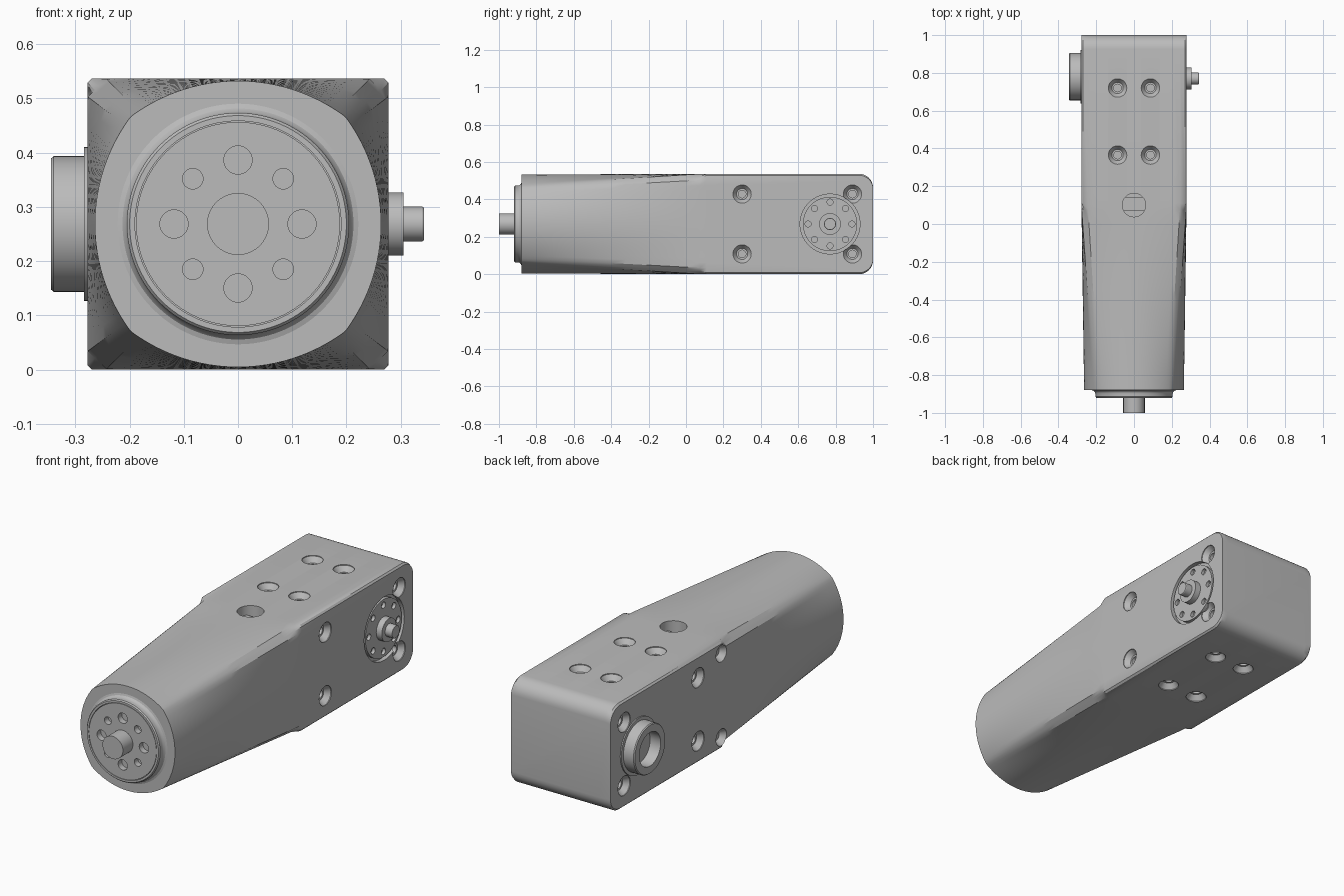
import bpy, bmesh, math
from mathutils import Vector

cube = bpy.data.objects.get("Cube")
if cube:
    bpy.data.objects.remove(cube, do_unlink=True)

grey = bpy.data.materials.new("plain_grey")
grey.use_nodes = True
GREY = (0.5, 0.5, 0.5, 1)
grey.diffuse_color = GREY
grey.node_tree.nodes["Principled BSDF"].inputs["Base Color"].default_value = GREY

HX, HZ = 0.278, 0.2685          # half width and half height of the housing
X, Y, Z = Vector((1, 0, 0)), Vector((0, 1, 0)), Vector((0, 0, 1))


def loft(bm, rings):
    """Skin closed rings of equal length and cap both ends."""
    rows = [[bm.verts.new(p) for p in ring] for ring in rings]
    n = len(rows[0])
    for a, b in zip(rows, rows[1:]):
        for i in range(n):
            j = (i + 1) % n
            bm.faces.new((a[i], a[j], b[j], b[i]))
    bm.faces.new(rows[0])
    bm.faces.new(rows[-1])


def lathe(bm, centre, axis, profile, segs=48):
    """Turn (radius, height) points about an axis."""
    q = axis.to_track_quat('Z', 'Y')
    turn = [2 * math.pi * i / segs for i in range(segs)]
    loft(bm, [[Vector(centre) + q @ Vector((r * math.cos(t), r * math.sin(t), h))
               for t in turn] for r, h in profile])


def finish(name, bm):
    bmesh.ops.recalc_face_normals(bm, faces=bm.faces)
    mesh = bpy.data.meshes.new(name)
    bm.to_mesh(mesh)
    bm.free()
    mesh.materials.append(grey)
    ob = bpy.data.objects.new(name, mesh)
    bpy.context.collection.objects.link(ob)
    return ob


def turned(name, centre, axis, profile, segs=64):
    bm = bmesh.new()
    lathe(bm, centre, axis, profile, segs)
    return finish(name, bm)


def activate(ob):
    bpy.ops.object.select_all(action='DESELECT')
    ob.select_set(True)
    bpy.context.view_layer.objects.active = ob


def cut(ob, bm):
    tool = finish("cutter", bm)
    tool.hide_render = True
    mod = ob.modifiers.new("holes", 'BOOLEAN')
    mod.operation, mod.solver, mod.use_self = 'DIFFERENCE', 'EXACT', True
    mod.object = tool
    activate(ob)
    bpy.ops.object.modifier_apply(modifier=mod.name)
    bpy.data.objects.remove(tool, do_unlink=True)


# Housing: square block blending into a nearly round nose
angles = []
for quarter in range(4):
    for step in range(24):
        offsets = (-0.87, 0.87) if step == 12 else (0,)
        angles += [math.radians(quarter * 90 + step * 3.75 + o) for o in offsets]


def square_ring(y, corner, half_height=HZ):
    ring = []
    for t in angles:
        c, s = math.cos(t), math.sin(t)
        r = min(1 / max(abs(c), abs(s)), corner / (abs(c) + abs(s)))
        ring.append((HX * r * c, y, HZ + half_height * r * s))
    return ring


def nose_ring(y):
    ring = []
    for t in angles:
        phi = math.degrees(t) % 90
        r = 0.264 + 0.016 * (min(phi, 90 - phi) / 45) ** 2
        ring.append((r * math.cos(t), y, HZ + r * math.sin(t)))
    return ring


front, shoulder = nose_ring(-0.88), square_ring(0.075, 1.87)
rings = []
for k in range(13):
    f = k / 12
    rings.append([Vector(a).lerp(Vector(b), f) for a, b in zip(front, shoulder)])
rings.append(square_ring(0.11, 1.97))
ROUND = 0.075
for k in range(9):
    t = math.radians(k * 90 / 8)
    rings.append(square_ring(1 - ROUND + ROUND * math.sin(t), 1.97,
                             HZ - ROUND + ROUND * math.cos(t)))
bm = bmesh.new()
loft(bm, rings)
housing = finish("housing", bm)

# Countersunk screw holes, cable port and flange recess
countersink = [(0.049, 0.02), (0.049, -0.004), (0.03, -0.03), (0.02, -0.03), (0.02, -0.06)]
bm = bmesh.new()
for axis, z in ((Z, 2 * HZ), (-Z, 0)):
    for x in (-0.087, 0.087):
        for y in (0.365, 0.72):
            lathe(bm, (x, y, z), axis, countersink, 32)
for side in (-1, 1):
    for y in (0.3, 0.89):
        for dz in (-0.16, 0.16):
            lathe(bm, (side * HX, y, HZ + dz), X * side, countersink, 32)
for dz in (-0.212, 0.212):
    lathe(bm, (-HX, 0.115, HZ + dz), -X, [(0.042, 0.02), (0.042, -0.004), (0.025, -0.03)], 32)
lathe(bm, (0, 0.1, 2 * HZ), Z, [(0.062, 0.02), (0.062, -0.09)])
lathe(bm, (HX, 0.77, HZ), X, [(0.16, 0.02), (0.16, -0.022)], 64)
cut(housing, bm)

# Bar inside the cable port
bm = bmesh.new()
loft(bm, [[(x, y, z) for x, z in ((-0.07, 0.44), (0.07, 0.44), (0.07, 0.49), (-0.07, 0.49))]
          for y in (0.07, 0.14)])
port_bar = finish("port_bar", bm)

# Front collar, output disc and shaft
collar = turned("front_collar", (0, -0.88, HZ), -Y,
                [(0.222, -0.02), (0.222, 0), (0.213, 0.003), (0.207, 0.01), (0.205, 0.018),
                 (0.205, 0.034), (0.2, 0.04), (0.19, 0.04), (0.19, 0.01)], 96)
output_disc = turned("output_disc", (0, -0.88, HZ), -Y, [(0.188, -0.01), (0.188, 0.04)], 96)
bm = bmesh.new()
for i in range(8):
    t = i * math.pi / 4
    r = 0.019 if i % 2 else 0.026
    lathe(bm, (0.118 * math.cos(t), -0.92, HZ + 0.118 * math.sin(t)), -Y,
          [(r, 0.02), (r, -0.03)], 32)
cut(output_disc, bm)
output_shaft = turned("output_shaft", (0, -0.9, HZ), -Y, [(0.057, 0), (0.057, 0.1)])

# Side flange with bolt circle, hub and shaft
side_flange = turned("side_flange", (HX, 0.77, HZ), X, [(0.145, -0.03), (0.145, -0.004)])
bm = bmesh.new()
for i in range(8):
    t = i * math.pi / 4
    lathe(bm, (HX, 0.77 + 0.117 * math.cos(t), HZ + 0.117 * math.sin(t)), X,
          [(0.016, 0.02), (0.016, -0.02)], 24)
cut(side_flange, bm)
side_shaft = turned("side_shaft", (HX, 0.77, HZ), X,
                    [(0.058, -0.02), (0.058, 0.027), (0.032, 0.027), (0.032, 0.062),
                     (0.03, 0.065)])

# Hollow bearing boss on the opposite side
boss = turned("bearing_boss", (-HX, 0.78, HZ), -X,
              [(0.142, -0.01), (0.142, 0.006), (0.125, 0.006), (0.125, 0.062), (0.121, 0.067),
               (0.085, 0.067), (0.085, 0.008)])

for ob in (housing, port_bar, collar, output_disc, output_shaft,
           side_flange, side_shaft, boss):
    activate(ob)
    bpy.ops.object.shade_smooth_by_angle(angle=math.radians(28))
